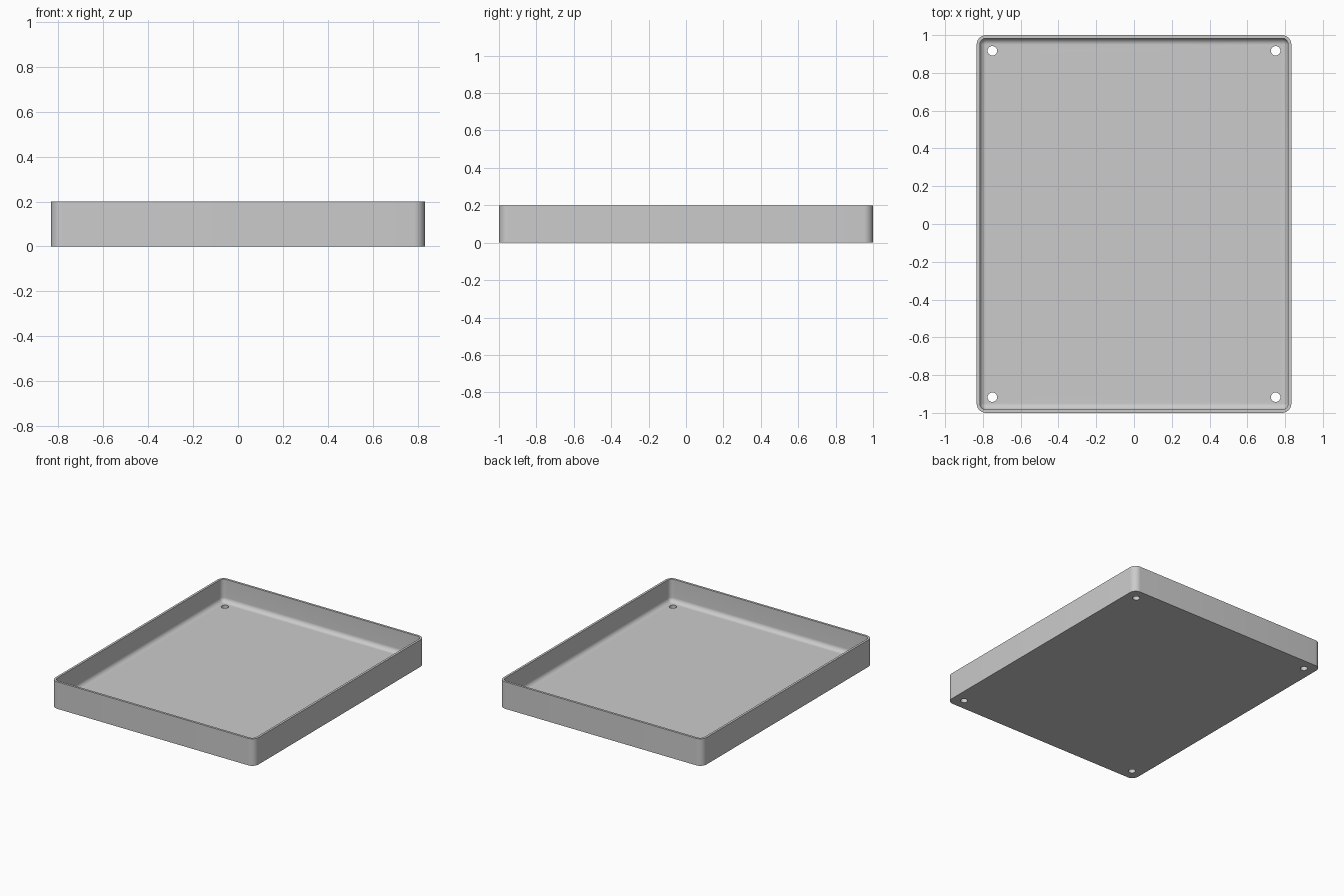
import bpy, bmesh
from math import cos, sin, pi, radians

HALF_X, HALF_Y, HEIGHT = 0.833, 1.0, 0.2
WALL, FLOOR, CORNER, FILLET = 0.0167, 0.0333, 0.05, 0.0333
HOLE_X, HOLE_Y, HOLE_R = 0.75, 0.917, 0.025
STEPS = 10

cube = bpy.data.objects.get("Cube")
if cube:
    bpy.data.objects.remove(cube)

grey = bpy.data.materials.new("plain grey")
grey.use_nodes = True
grey.diffuse_color = (0.6, 0.6, 0.6, 1)
grey.node_tree.nodes["Principled BSDF"].inputs["Base Color"].default_value = grey.diffuse_color


def rounded_ring(bm, inset, z):
    """Rounded rectangle of vertices, set in from the outer wall."""
    r = max(CORNER - inset, 0.001)
    verts = []
    for q, (sx, sy) in enumerate([(1, 1), (-1, 1), (-1, -1), (1, -1)]):
        cx, cy = sx * (HALF_X - inset - r), sy * (HALF_Y - inset - r)
        for i in range(STEPS + 1):
            a = (q + i / STEPS) * pi / 2
            verts.append(bm.verts.new((cx + r * cos(a), cy + r * sin(a), z)))
    return verts


# Section of the tray: outer wall, rim, inner wall, fillet down to the floor
section = [(0, 0), (0, HEIGHT), (WALL, HEIGHT)]
for i in range(STEPS + 1):
    a = i / STEPS * pi / 2
    section.append((WALL + FILLET * (1 - cos(a)), FLOOR + FILLET * (1 - sin(a))))

bm = bmesh.new()
rings = [rounded_ring(bm, inset, z) for inset, z in section]
for low, high in zip(rings, rings[1:]):
    n = len(low)
    for i in range(n):
        j = (i + 1) % n
        bm.faces.new((low[i], low[j], high[j], high[i]))
bm.faces.new(rings[0][::-1])
bm.faces.new(rings[-1])
bmesh.ops.recalc_face_normals(bm, faces=bm.faces[:])
mesh = bpy.data.meshes.new("tray")
bm.to_mesh(mesh)
bm.free()
mesh.materials.append(grey)
tray = bpy.data.objects.new("tray", mesh)
bpy.context.collection.objects.link(tray)

# Screw holes through the floor corners
for sx in (-1, 1):
    for sy in (-1, 1):
        bpy.ops.mesh.primitive_cylinder_add(vertices=32, radius=HOLE_R, depth=0.2,
                                            location=(sx * HOLE_X, sy * HOLE_Y, 0))
        cutter = bpy.context.object
        cutter.name = "hole_cutter"
        cutter.data.materials.append(grey)
        cut = tray.modifiers.new("screw_hole", 'BOOLEAN')
        cut.operation, cut.solver, cut.object = 'DIFFERENCE', 'EXACT', cutter
        bpy.ops.object.select_all(action='DESELECT')
        tray.select_set(True)
        bpy.context.view_layer.objects.active = tray
        bpy.ops.object.modifier_apply(modifier=cut.name)
        bpy.data.objects.remove(cutter)

bpy.ops.object.shade_smooth_by_angle(angle=radians(30))
